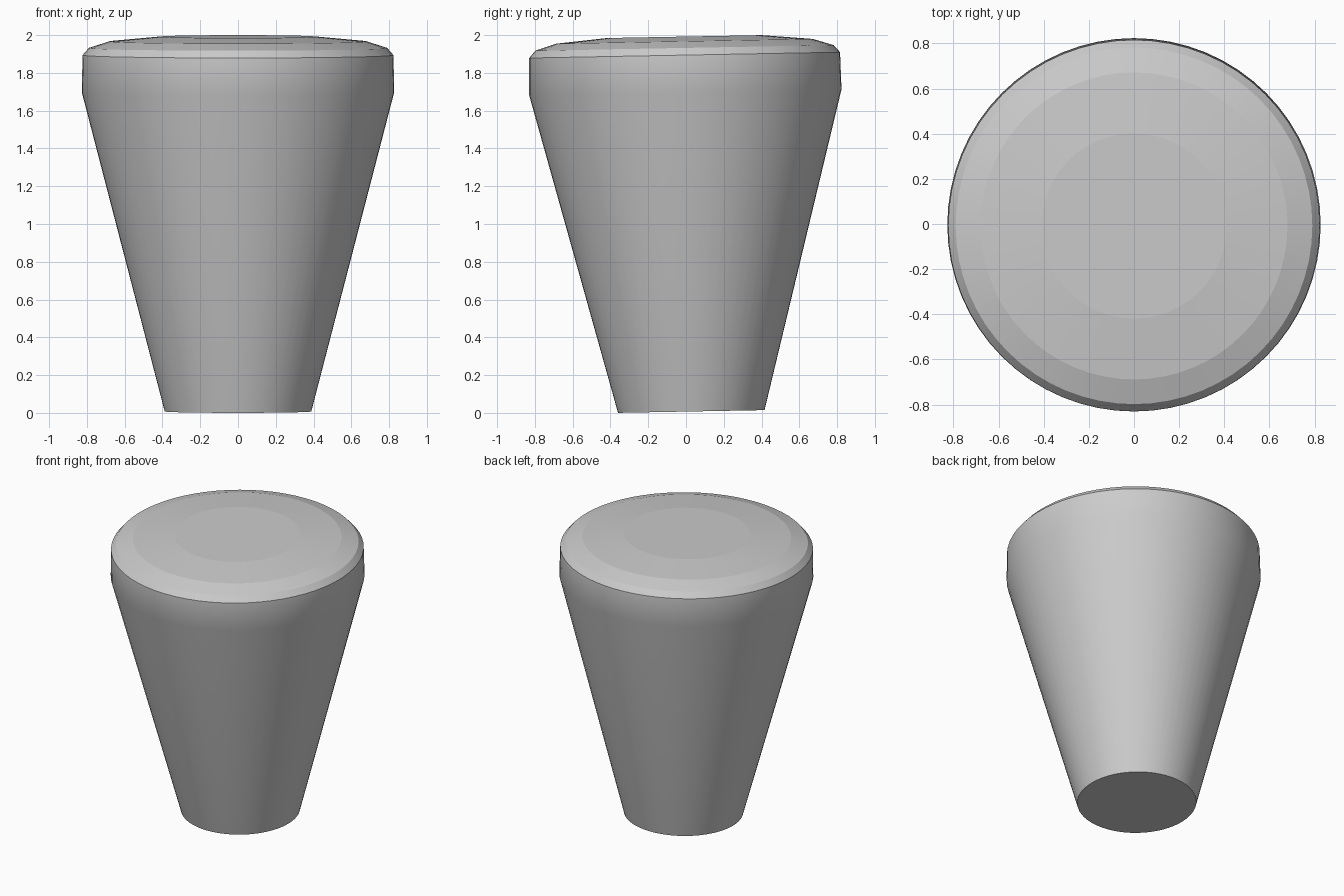
import bpy
import bmesh
from math import radians
from mathutils import Matrix, Vector

cube = bpy.data.objects.get("Cube")
if cube:
    bpy.data.objects.remove(cube, do_unlink=True)

SEGMENTS = 64
# (radius, height) outline from the foot up to the crown
PROFILE = [(0.388, 0), (0.827, 1.69), (0.823, 1.887),
           (0.79, 1.925), (0.68, 1.96), (0.41, 1.985)]


def make_material(name, colour):
    mat = bpy.data.materials.new(name)
    mat.use_nodes = True
    mat.diffuse_color = colour
    mat.node_tree.nodes["Principled BSDF"].inputs["Base Color"].default_value = colour
    return mat


# Lathe the outline into rings, bridge them and close both ends
bm = bmesh.new()
rings = []
for radius, height in PROFILE:
    ring = bmesh.ops.create_circle(
        bm, segments=SEGMENTS, radius=radius,
        matrix=Matrix.Translation((0, 0, height)))["verts"]
    rings.append(ring)
for low, high in zip(rings, rings[1:]):
    for i in range(SEGMENTS):
        j = (i + 1) % SEGMENTS
        bm.faces.new((low[i], low[j], high[j], high[i]))
bm.faces.new(rings[0])
bm.faces.new(rings[-1])
bmesh.ops.recalc_face_normals(bm, faces=bm.faces)

# Smooth around the body, crisp at the foot and at each step of the crown
for face in bm.faces:
    face.smooth = True
for k, ring in enumerate(rings):
    if k != 1:
        for i in range(SEGMENTS):
            bm.edges.get((ring[i - 1], ring[i])).smooth = False

# The knob leans very slightly towards the front
lean = Matrix.Translation(Vector((0, 0.028, 0.0075))) @ Matrix.Rotation(radians(1.07), 4, "X")
bm.transform(lean)

mesh = bpy.data.meshes.new("tapered_knob")
bm.to_mesh(mesh)
bm.free()
mesh.materials.append(make_material("light grey", (0.6, 0.6, 0.6, 1)))
knob = bpy.data.objects.new("tapered_knob", mesh)
bpy.context.collection.objects.link(knob)

# Keep the long taper evenly shaded, with the blend only at the shoulder
weighted = knob.modifiers.new("even_shading", "WEIGHTED_NORMAL")
weighted.keep_sharp = True
